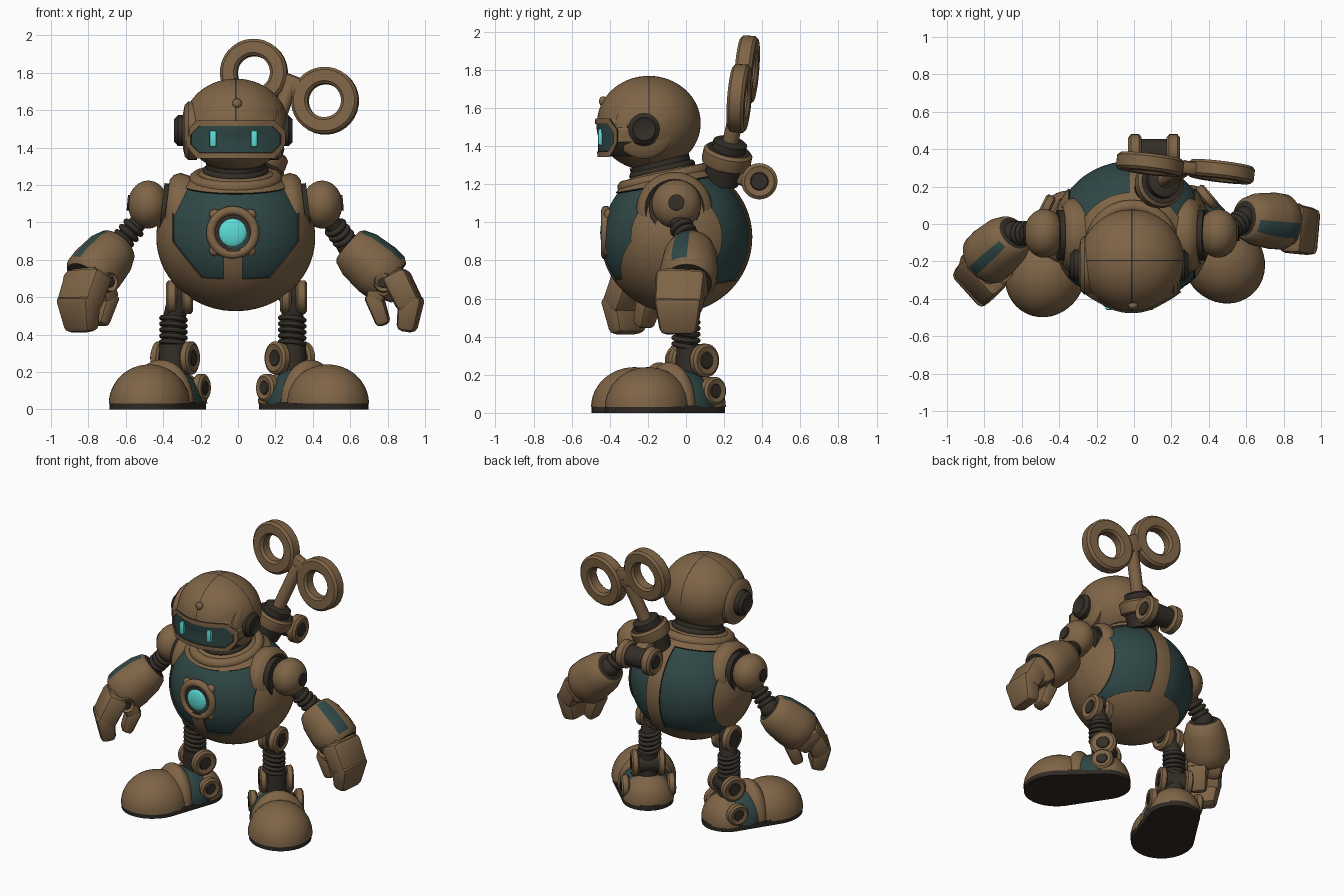
import bpy, bmesh
from math import sin, cos, pi, radians
from mathutils import Vector, Matrix

cube = bpy.data.objects.get("Cube")
if cube:
    bpy.data.objects.remove(cube)


def material(name, *rgb):
    m = bpy.data.materials.new(name)
    m.use_nodes = True
    m.diffuse_color = (*rgb, 1)
    m.node_tree.nodes["Principled BSDF"].inputs["Base Color"].default_value = (*rgb, 1)
    return m


TAN = material("tan armour", 0.21, 0.128, 0.062)
TEAL = material("dark teal", 0.028, 0.064, 0.061)
DARK = material("dark metal", 0.034, 0.027, 0.020)
SOLE = material("black rubber", 0.028, 0.022, 0.017)
GLOW = material("cyan glow", 0.11, 0.72, 0.68)
I = Matrix.Identity(4)


def finish(name, bm, mats, M=I):
    """Turn a bmesh into an object, smooth except at sharp edges."""
    bmesh.ops.recalc_face_normals(bm, faces=bm.faces[:])
    bm.transform(M)
    for f in bm.faces:
        f.smooth = True
    for e in bm.edges:
        e.smooth = e.calc_face_angle(0) < 0.65
    me = bpy.data.meshes.new(name)
    bm.to_mesh(me)
    bm.free()
    for m in mats:
        me.materials.append(m)
    ob = bpy.data.objects.new(name, me)
    bpy.context.collection.objects.link(ob)
    return ob


def cut(bm, co, no, clear=False):
    bmesh.ops.bisect_plane(bm, geom=bm.verts[:] + bm.edges[:] + bm.faces[:],
                           plane_co=co, plane_no=no, clear_inner=clear)


def sphere(radii, seg=40, rings=24):
    bm = bmesh.new()
    bmesh.ops.create_uvsphere(bm, u_segments=seg, v_segments=rings, radius=1)
    bm.transform(Matrix.Diagonal((*radii, 1)))
    return bm


def ball(name, p, radii, mat, M=I, dome=False):
    bm = sphere(radii)
    if dome:
        cut(bm, (0, 0, 0), (0, 0, 1), True)
    return finish(name, bm, [mat], M @ Matrix.Translation(p))


def lathe(name, prof, p, axis, mats, idx=None, M=I, closed=False, n=32):
    """Revolve (radius, height) points around an axis through p."""
    bm = bmesh.new()
    rows = [[bm.verts.new((r * cos(2 * pi * i / n), r * sin(2 * pi * i / n), h))
             for i in range(n)] for r, h in prof]
    if closed:
        rows.append(rows[0])
    for k in range(len(rows) - 1):
        for i in range(n):
            j = (i + 1) % n
            f = bm.faces.new((rows[k][i], rows[k][j], rows[k + 1][j], rows[k + 1][i]))
            f.material_index = idx[k] if idx else 0
    bmesh.ops.remove_doubles(bm, verts=bm.verts[:], dist=1e-5)
    turn = Vector((0, 0, 1)).rotation_difference(Vector(axis)).to_matrix().to_4x4()
    return finish(name, bm, mats, M @ Matrix.Translation(p) @ turn)


def rod(name, p, q, r, mat, M=I):
    d = Vector(q) - Vector(p)
    return lathe(name, [(0, 0), (r, 0), (r, d.length), (0, d.length)], p, d, [mat], M=M)


def ring(name, p, axis, r, tube, mat):
    prof = [(r + tube * cos(a * pi / 6), tube * sin(a * pi / 6)) for a in range(12)]
    return lathe(name, prof, p, axis, [mat], closed=True)


def knob(name, p, axis, r, h, M=I):
    """Bevelled disc with a dark hub on both faces."""
    side = [(0, h), (.45 * r, h), (.5 * r, h * .8), (.82 * r, h), (r, h * .6)]
    prof = side + [(a, -b) for a, b in reversed(side)]
    return lathe(name, prof, p, axis, [TAN, DARK], [1, 1, 0, 0, 0, 0, 0, 1, 1], M)


def chunk(name, p, q, w, d, mat, M=I, taper=1, bevel=.025):
    """Bevelled block running from p to q."""
    p, q = Vector(p), Vector(q)
    z = (q - p).normalized()
    x = Vector((0, 1, 0)).cross(z).normalized()
    bm = bmesh.new()
    bmesh.ops.create_cube(bm, size=1)
    for v in bm.verts:
        k = taper if v.co.z > 0 else 1
        v.co = Vector((v.co.x * w * k, v.co.y * d * k, v.co.z * (q - p).length))
    bmesh.ops.bevel(bm, geom=bm.edges[:], offset=bevel, segments=2, affect='EDGES', profile=.5)
    basis = Matrix((x, z.cross(x), z)).transposed().to_4x4()
    return finish(name, bm, [mat], M @ Matrix.Translation((p + q) / 2) @ basis)


def raise_faces(bm, faces, t, wall):
    """Lift faces off a round shell, with dark walls around them."""
    old = set(bm.faces)
    geom = bmesh.ops.extrude_face_region(bm, geom=faces)["geom"]
    for f in bm.faces:
        if f not in old and f not in geom:
            f.material_index = wall
    for v in geom:
        if isinstance(v, bmesh.types.BMVert):
            v.co += v.co.normalized() * t


# Torso shell with raised plates; the chest window has cut corners
bm = sphere((.415, .388, .385), 64, 40)
corners = ((.16, -.135, .05), (.13, .09, .0595))
for x in (-.33, .33, -.065, .035, -.015, .095):
    cut(bm, (x, 0, 0), (1, 0, 0))
for z in (-.16, -.27, 0, .28):
    cut(bm, (0, 0, z), (0, 0, 1))
cut(bm, (0, 0, 0), (0, 1, 0))
for a, b, c in corners:
    for s in (-1, 1):
        no = Vector((s * a, 0, b))
        cut(bm, no * c / no.length_squared, no)
plates = []
for f in bm.faces:
    x, y, z = f.calc_center_median()
    if y < 0:
        plate = z < -.16 or (-.065 < x < .035 and z < 0)
        plate = plate or any(abs(x) * a + z * b > c for a, b, c in corners)
    else:
        plate = z < -.27 or -.015 < x < .095
    if plate or abs(x) > .33 or z > .28:
        plates.append(f)
    else:
        f.material_index = 1
raise_faces(bm, plates, .01, 2)
finish("torso", bm, [TAN, TEAL, DARK],
       Matrix.Translation((-.012, -.05, .92)) @ Matrix.Rotation(radians(10), 4, 'X'))

# Neck and collar
up = Vector((0, -.22, 1))
ring("collar", (-.012, -.115, 1.23), up, .215, .035, TAN)
rod("neck", (-.012, -.11, 1.2), (-.012, -.14, 1.32), .16, DARK)
ring("neck_ring", (-.012, -.125, 1.275), up, .155, .022, DARK)

# Chest lamp
out = Vector((0, -1, 0))
lamp = Vector((-.028, -.42, .945))
ring("lamp_frame", lamp, out, .117, .025, TAN)
lathe("lamp_socket", [(0, -.03), (.1, -.03), (.1, .012), (0, .012)], lamp, out, [DARK])
ball("lamp_glass", lamp + out * .005, (.078, .025, .078), GLOW)
for k in range(4):
    a = pi / 4 + k * pi / 2
    ball("lamp_tab", lamp + Vector((.135 * cos(a), .015, .135 * sin(a))), (.03, .025, .03), TAN)

# Head with a flatter framed visor
hc = Vector((-.012, -.195, 1.52))
bm = sphere((.28, .272, .248), 64, 40)
VZ = -.075
sizes = ((.257, .098, .055), (.234, .07, .045))


def inside(x, z, hx, hz, chamfer):
    return abs(x) < hx and abs(z) < hz and abs(x) + abs(z) < hx + hz - chamfer


for hx, hz, chamfer in sizes:
    for s in (-1, 1):
        cut(bm, (s * hx, 0, 0), (1, 0, 0))
        cut(bm, (0, 0, VZ + s * hz), (0, 0, 1))
        for t in (-1, 1):
            cut(bm, (s * (hx + hz - chamfer), 0, VZ), (s, 0, t))
for s in (-.003, .003):
    cut(bm, (s, 0, 0), (1, 0, 0))
    cut(bm, (0, s, 0), (0, 1, 0))
frame, visor = [], []
for f in bm.faces:
    x, y, z = f.calc_center_median()
    if y < 0 and inside(x, z - VZ, *sizes[1]):
        f.material_index = 1
        visor.append(f)
    elif y < 0 and inside(x, z - VZ, *sizes[0]):
        frame.append(f)
    elif (abs(x) < .003 and z > 0) or abs(y) < .003:
        f.material_index = 2
for f in frame + visor:
    for v in f.verts:
        v.co.y = min(v.co.y, -.262 + 1.5 * v.co.x ** 2)
raise_faces(bm, frame, .01, 2)
raise_faces(bm, visor, .004, 2)
finish("head", bm, [TAN, TEAL, DARK], Matrix.Translation(hc))
for x in (-.134, .086):
    chunk("eye", (x, -.444, 1.403), (x, -.444, 1.492), .036, .034, GLOW, bevel=.01)
ball("forehead_bolt", (-.005, -.435, 1.635), (.026, .022, .026), TAN)
for s in (-1, 1):
    lathe("ear", [(.157, 0), (.157, .045), (.137, .065), (.09, .075), (.083, .065), (.083, .1),
                  (.06, .122), (.045, .112), (0, .112)], (s * .195 - .025, -.22, 1.49), (s, 0, 0),
          [TAN, DARK], [0, 0, 0, 1, 1, 1, 1, 1])

# Wind-up key
k1, k2 = Vector((.085, .32, 1.80)), Vector((.465, .28, 1.65))
mid = (k1 + k2) / 2
base = Vector((.135, .215, 1.34))
shaft = mid - base
band = [(.09, .03), (.105, .045), (.165, .045), (.18, .03)]
band += [(r, -h) for r, h in reversed(band)]
for c in (k1, k2):
    lathe("key_ring", band, c, (.12, 1, -.08), [TAN], closed=True)
along = (k2 - k1).normalized()
chunk("key_bridge", mid - along * .085, mid + along * .085, .13, .075, TAN)
rod("key_shaft", base, mid, .042, TAN)
lathe("key_collar", [(0, -.14), (.09, -.14), (.1, -.05), (.125, -.04), (.13, -.02), (.13, .03),
                     (.115, .045), (.09, .045), (.09, .085), (.075, .095), (0, .095)],
      base, shaft, [TAN, DARK], [1, 1, 0, 0, 0, 0, 1, 1, 1, 1])
chunk("key_bracket", (.11, .22, 1.29), (.105, .385, 1.215), .1, .12, TAN)
rod("key_axle", (.03, .385, 1.215), (.18, .385, 1.215), .07, DARK)
for x in (.005, .21):
    knob("key_axle_cap", (x, .385, 1.215), (1, 0, 0), .095, .036)

# Arms: each built outward from the elbow, then turned
for s, elbow, yaw, v, lean in ((1, (.59, .03, .88), -5, -.04, -.3),
                               (-1, (-.64, -.05, .88), 42, .06, 0)):
    sx = -.015
    lathe("shoulder_socket", [(.19, 0), (.2, .05), (.185, .085), (.155, .105), (.135, .09),
                              (.135, .13), (0, .13)],
          (sx + s * .265, -.06, 1.06), (s, 0, .12), [TAN, DARK], [0, 0, 0, 1, 1, 1])
    c = Vector((sx + s * .465, -.05, 1.095))
    ball("shoulder", c, (.108, .13, .128), TAN)
    rod("shoulder_hub", c, c + Vector((s * .112, 0, .01)), .042, DARK)
    top = Vector((sx + s * .5, -.05, 1.02))
    rod("upper_arm", top, elbow, .048, DARK)
    for t in (.35, .55, .75):
        ring("arm_rib", top.lerp(Vector(elbow), t), Vector(elbow) - top, .05, .016, DARK)
    ball("elbow", elbow, (.065, .065, .065), DARK)

    M = Matrix.Translation(elbow) @ Matrix.Rotation(radians(yaw), 4, 'Z')
    if s < 0:
        M = M @ Matrix.Rotation(pi, 4, 'Z')
    axis = Vector((.24, 0, -.205))
    arm = lathe("forearm", [(0, 0), (.095, 0), (.115, .015), (.14, .08), (.152, .2), (.148, .27),
                            (.125, .3), (0, .3)], (0, 0, 0), axis, [TAN, TEAL, DARK],
                [2, 0, 0, 0, 0, 0, 2], M)
    # Painted stripe along the outer side of the forearm
    outer = (M.to_3x3() @ Vector((.65, lean, .76))).normalized()
    bone = (M.to_3x3() @ axis).normalized()
    for f in arm.data.polygons:
        slope = f.normal.dot(bone)
        if abs(slope) < .6 and (f.normal - bone * slope).normalized().dot(outer) > .965:
            f.material_index = 1
    # Hand: palm, one broad mitten and a thumb
    chunk("palm", axis * .85, (.28, v * .6, -.25), .2, .24, TAN, M, .9, .04)
    chunk("mitten_base", (.25, v * .8, -.15), (.345, v, -.34), .14, .265, TAN, M, .95, .035)
    chunk("mitten_tip", (.345, v, -.27), (.315, v, -.465), .13, .255, TAN, M, .75, .03)
    chunk("thumb_base", (.2, v, -.18), (.14, v, -.3), .1, .14, TAN, M)
    chunk("thumb_tip", (.135, v, -.26), (.195, v, -.43), .1, .14, TAN, M, .75)
    knob("thumb_knuckle", (.2, v * .7, -.2), (0, 1, 0), .06, .12, M)

# Legs and feet, toes turned out
for s, x, y, heading in ((1, .29, .025, 40), (-1, -.345, -.005, -26)):
    hip = Vector((s * .305 - .01, -.02, .6))
    rod("hip_link", hip + Vector((-s * .08, 0, .1)), hip, .07, DARK)
    rod("thigh", hip, (x, 0, .47), .06, DARK)
    rod("hip_axle", hip - Vector((.07, 0, 0)), hip + Vector((.07, 0, 0)), .06, DARK)
    for d in (-.04, .045):
        knob("hip_cap", hip + Vector((d, 0, 0)), (1, 0, 0), .09, .03)
    rod("spring_core", (x, 0, .3), (x, 0, .5), .045, DARK)
    for k in range(5):
        ring("spring_coil", (x, 0, .355 + k * .032), (.1, .12, 1), .064, .013, DARK)

    M = Matrix.Translation((x, y, 0)) @ Matrix.Rotation(radians(heading), 4, 'Z')
    bm = bmesh.new()
    pts = [(.207 * cos(pi + a * pi / 16), -.3 + .225 * sin(pi + a * pi / 16)) for a in range(17)]
    pts += [(.17 * cos(a * pi / 16), .01 + .175 * sin(a * pi / 16)) for a in range(17)]
    f = bm.faces.new([bm.verts.new((*p, 0)) for p in pts])
    lift = bmesh.ops.extrude_face_region(bm, geom=[f], use_keep_orig=True)["geom"]
    rim = [g for g in lift if isinstance(g, bmesh.types.BMVert)]
    bmesh.ops.translate(bm, vec=(0, 0, .038), verts=rim)
    finish("sole", bm, [SOLE], M)
    ball("toe_cap", (0, -.295, .03), (.213, .232, .21), TAN, M, True)
    ball("foot_side", (0, -.08, .03), (.183, .22, .195), TEAL, M, True)
    ball("heel", (0, .035, .03), (.17, .148, .175), TAN, M, True)
    ball("instep_strap", (0, -.15, .03), (.188, .1, .235), TAN, M, True)
    rod("ankle_post", (0, 0, .1), (0, 0, .35), .075, DARK, M)
    rod("ankle_axle", (-.09, .02, .275), (.09, .02, .275), .065, DARK, M)
    for d in (-1, 1):
        knob("ankle_cap", (d * .088, .02, .275), (1, 0, 0), .088, .025, M)
        knob("heel_cap", (d * .153, .025, .115), (1, 0, 0), .074, .028, M)
